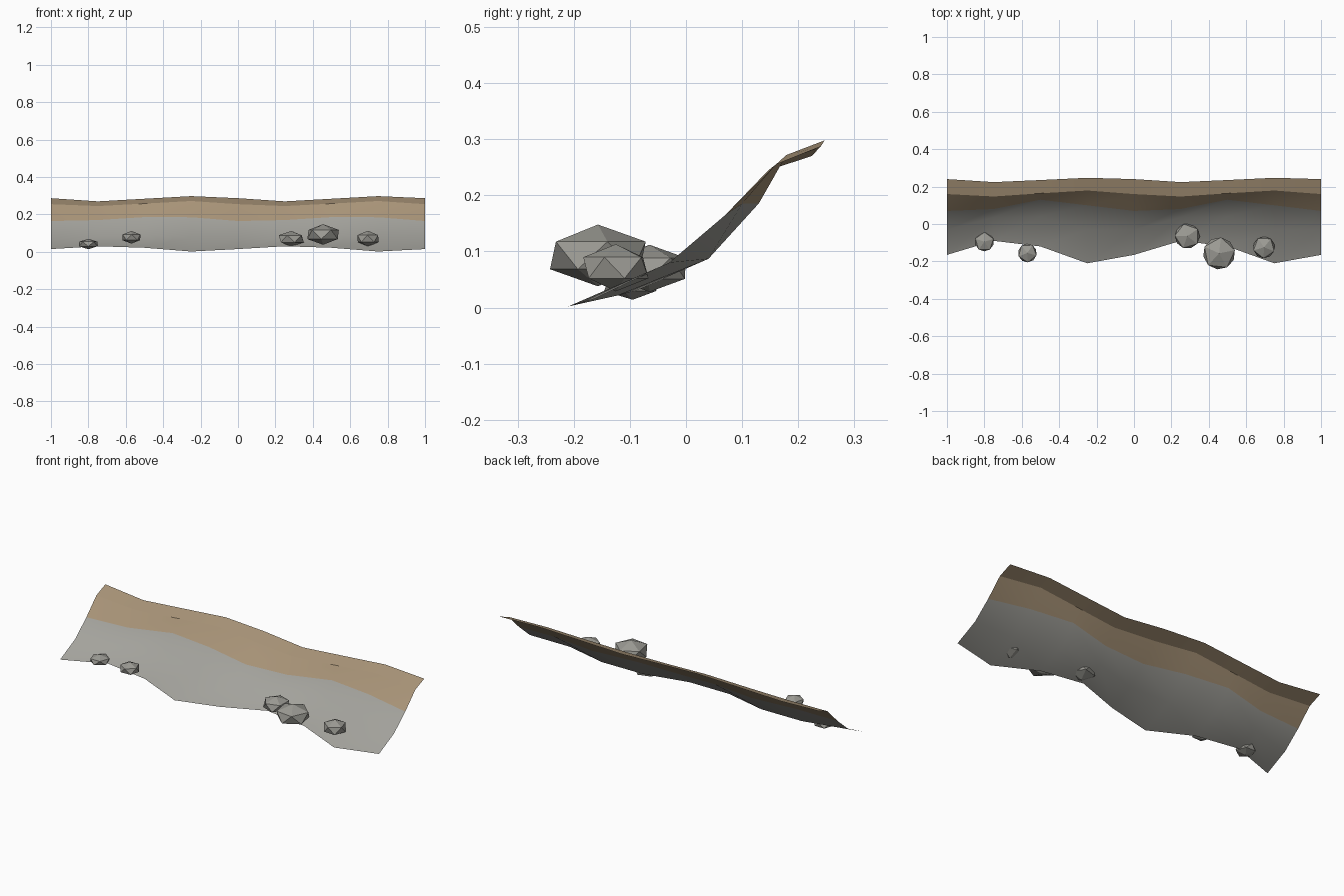
import bpy, bmesh
from mathutils import Matrix, Vector

default = bpy.data.objects.get("Cube")
if default:
    bpy.data.objects.remove(default, do_unlink=True)


def material(name, rgb):
    m = bpy.data.materials.new(name)
    m.use_nodes = True
    m.diffuse_color = (*rgb, 1)
    m.node_tree.nodes["Principled BSDF"].inputs["Base Color"].default_value = (*rgb, 1)
    return m


earth = material("earth brown", (0.40, 0.30, 0.19))
stone = material("bank grey", (0.37, 0.365, 0.335))
boulder = material("boulder grey", (0.33, 0.325, 0.295))


def finish(name, bm, mats):
    mesh = bpy.data.meshes.new(name)
    bm.to_mesh(mesh)
    bm.free()
    for m in mats:
        mesh.materials.append(m)
    obj = bpy.data.objects.new(name, mesh)
    bpy.context.collection.objects.link(obj)
    return obj


# Bank cross-sections as (y, z) from foot to crest; the four repeat along x
sections = [
    [(-.165, .015), (-.03, .08), (.07, .165), (.16, .255), (.24, .287)],
    [(-.09, .03), (.035, .085), (.08, .17), (.147, .245), (.224, .27)],
    [(-.12, .022), (.04, .087), (.13, .186), (.164, .258), (.235, .284)],
    [(-.21, .002), (-.03, .08), (.10, .185), (.179, .272), (.247, .298)],
]
CREASE = 3
bm = bmesh.new()
columns = [[bm.verts.new((-1 + i / 4, y, z)) for y, z in sections[i % 4]]
           for i in range(9)]
for a, b in zip(columns, columns[1:]):
    for r in range(4):
        face = bm.faces.new((a[r], b[r], b[r + 1], a[r + 1]))
        face.smooth = True
        face.material_index = 1 if r >= 2 else 0   # earth above, stone below
    bm.edges.get((a[CREASE], b[CREASE])).smooth = False
finish("river_bank", bm, [stone, earth])


# Low-poly boulders along the foot: centre, radius, height radius, turn
def rock(name, centre, radius, height, turn):
    bm = bmesh.new()
    bmesh.ops.create_icosphere(
        bm, subdivisions=1, radius=1,
        matrix=Matrix.Translation(Vector(centre)) @ Matrix.Rotation(turn, 4, "Z")
        @ Matrix.Diagonal((radius, radius, height, 1)))
    finish(name, bm, [boulder])


rock("rock_far_right", (-.80, -.095, .042), .057, .028, .3)
rock("rock_right", (-.57, -.155, .078), .056, .034, 1.0)
rock("rock_middle", (.285, -.065, .07), .075, .042, .6)
rock("rock_large", (.455, -.157, .093), .096, .055, .2)
rock("rock_left", (.695, -.125, .071), .065, .042, .9)
